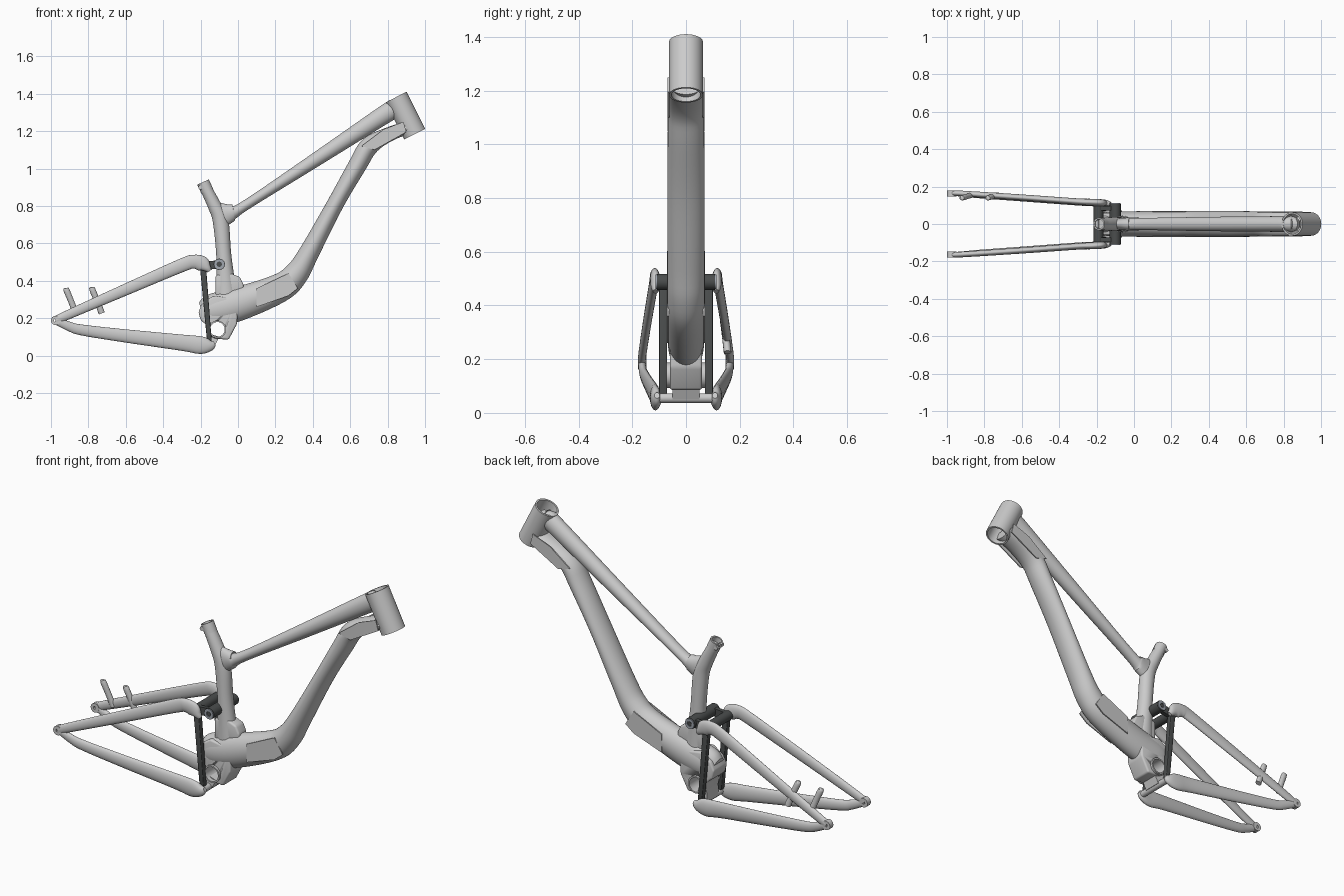
import bpy, bmesh, math
from mathutils import Vector

if "Cube" in bpy.data.objects:
    bpy.data.objects.remove(bpy.data.objects["Cube"])

dark = bpy.data.materials.new("dark_grey")
dark.diffuse_color = (0.07, 0.075, 0.075, 1)
dark.use_nodes = True
dark.node_tree.nodes["Principled BSDF"].inputs["Base Color"].default_value = dark.diffuse_color
steel = bpy.data.materials.new("bolt_grey")
steel.diffuse_color = (0.35, 0.38, 0.43, 1)
steel.use_nodes = True
steel.node_tree.nodes["Principled BSDF"].inputs["Base Color"].default_value = steel.diffuse_color


def finish(name, bm, mat=None, smooth=True):
    bmesh.ops.recalc_face_normals(bm, faces=bm.faces[:])
    me = bpy.data.meshes.new(name)
    bm.to_mesh(me)
    bm.free()
    ob = bpy.data.objects.new(name, me)
    bpy.context.collection.objects.link(ob)
    if mat:
        me.materials.append(mat)
    bpy.ops.object.select_all(action='DESELECT')
    ob.select_set(True)
    bpy.context.view_layer.objects.active = ob
    if smooth:
        bpy.ops.object.shade_smooth_by_angle(angle=math.radians(35))
    return ob


def spline(pts, steps):
    """Catmull-Rom through points of any dimension."""
    out = []
    P = [pts[0]] + pts + [pts[-1]]
    for i in range(1, len(P) - 2):
        for k in range(steps):
            t = k / steps
            out.append([0.5 * (2 * b + (c - a) * t + (2 * a - 5 * b + 4 * c - d) * t * t
                               + (3 * b - a - 3 * c + d) * t ** 3)
                        for a, b, c, d in zip(P[i - 1], P[i], P[i + 1], P[i + 2])])
    return out + [list(pts[-1])]


def loft(name, pts, steps=5, n=28, side=1, mat=None):
    """Oval tube; each point is x, y, z, radius in the side plane, radius along y."""
    rows = spline(pts, steps)
    bm = bmesh.new()
    rings = []
    for i, (x, y, z, rp, ry) in enumerate(rows):
        a, b = rows[max(i - 1, 0)], rows[min(i + 1, len(rows) - 1)]
        d = Vector((b[0] - a[0], 0, b[2] - a[2])).normalized()
        nrm = Vector((-d.z, 0, d.x))
        rings.append([bm.verts.new(Vector((x, side * y, z)) + nrm * rp * math.cos(t)
                                   + Vector((0, ry * math.sin(t), 0)))
                      for t in [2 * math.pi * j / n for j in range(n)]])
    for r, s in zip(rings, rings[1:]):
        for j in range(n):
            bm.faces.new((r[j], r[(j + 1) % n], s[(j + 1) % n], s[j]))
    bm.faces.new(rings[0])
    bm.faces.new(rings[-1])
    return finish(name, bm, mat)


def tube(name, p0, p1, r, inner=0, n=32, mat=None):
    """Cylinder, or open pipe when an inner radius is given."""
    p0, p1 = Vector(p0), Vector(p1)
    q = (p1 - p0).to_track_quat('Z', 'Y')
    bm = bmesh.new()

    def ring(c, rad):
        return [bm.verts.new(c + q @ Vector((rad * math.cos(2 * math.pi * j / n),
                                             rad * math.sin(2 * math.pi * j / n), 0)))
                for j in range(n)]
    rs = [ring(p0, r), ring(p1, r)]
    if inner:
        rs += [ring(p1, inner), ring(p0, inner)]
        pairs = list(zip(rs, rs[1:] + rs[:1]))
    else:
        pairs = [(rs[0], rs[1])]
        bm.faces.new(rs[0])
        bm.faces.new(rs[1])
    for a, b in pairs:
        for j in range(n):
            bm.faces.new((a[j], a[(j + 1) % n], b[(j + 1) % n], b[j]))
    return finish(name, bm, mat)


def plate(name, outline, y0, y1, mat=None, bevel=0):
    """Side outline (x, z) extruded along y."""
    bm = bmesh.new()
    f = bm.faces.new([bm.verts.new((x, y0, z)) for x, z in outline])
    ext = bmesh.ops.extrude_face_region(bm, geom=[f])
    bmesh.ops.translate(bm, vec=(0, y1 - y0, 0),
                        verts=[v for v in ext['geom'] if isinstance(v, bmesh.types.BMVert)])
    if bevel:
        bmesh.ops.bevel(bm, geom=bm.edges[:], offset=bevel, segments=3, affect='EDGES', profile=0.5)
    return finish(name, bm, mat)


# Head tube
tube("head_tube", (0.845, 0, 1.382), (0.945, 0, 1.184), 0.063, 0.054, 48)

# Top tube, flaring into the seat tube
loft("top_tube", [(0.84, 0, 1.32, .05, .042), (0.79, 0, 1.293, .05, .042), (0.4, 0, 1.037, .037, .038),
                  (0.03, 0, 0.797, .027, .032), (-0.03, 0, 0.765, .045, .034), (-0.09, 0, 0.75, .07, .03)])

# Down tube with two bends
down = loft("down_tube", [(0.9, 0, 1.218, .034, .06), (0.79, 0, 1.175, .04, .066), (0.7, 0, 1.118, .05, .068),
                          (0.64, 0, 1.02, .049, .068), (0.52, 0, 0.81, .045, .069), (0.38, 0, 0.55, .054, .07),
                          (0.31, 0, 0.435, .066, .07), (0.22, 0, 0.36, .077, .07), (0.0, 0, 0.275, .09, .068),
                          (-0.14, 0, 0.24, .088, .064), (-0.19, 0, 0.225, .06, .05)], n=36)

# Bottom bracket housing
body = plate("bottom_bracket_body", [(-0.13, 0.32), (-0.19, 0.28), (-0.212, 0.235), (-0.2, 0.19), (-0.165, 0.16),
                                     (-0.16, 0.11), (-0.12, 0.09), (-0.05, 0.085), (-0.005, 0.17), (0, 0.3)],
             -0.06, 0.06, bevel=0.01)

# Open the crank hole through both
cutter = tube("hole_cutter", (-0.11, -0.2, 0.14), (-0.11, 0.2, 0.14), 0.042)
cutter.hide_render = True
for ob in (down, body):
    m = ob.modifiers.new("hole", 'BOOLEAN')
    m.operation, m.object = 'DIFFERENCE', cutter
    bpy.context.view_layer.objects.active = ob
    bpy.ops.object.modifier_apply(modifier=m.name)
bpy.data.objects.remove(cutter)
tube("bottom_bracket_shell", (-0.11, -0.073, 0.14), (-0.11, 0.073, 0.14), 0.047, 0.039)

# Seat tube, collar and gusset
loft("seat_tube", [(-0.175, 0, 0.9, .031, .033), (-0.125, 0, 0.8, .036, .036), (-0.093, 0, 0.72, .042, .038),
                   (-0.077, 0, 0.55, .04, .04), (-0.068, 0, 0.42, .048, .042), (-0.06, 0, 0.3, .06, .045)])
tube("seat_collar", (-0.165, 0, 0.88), (-0.187, 0, 0.928), 0.034, 0.026, 12)
tube("collar_bolt", (-0.2, -0.03, 0.9), (-0.2, 0.03, 0.9), 0.012, n=12)
plate("seat_tube_gusset", [(-0.12, 0.43), (-0.04, 0.44), (0.01, 0.42), (0.03, 0.38), (0.03, 0.33), (-0.12, 0.31)],
      -0.035, 0.035, bevel=0.01)

# Shock-link axles and the lower pivot
tube("front_pivot_axle", (-0.1, -0.108, 0.488), (-0.1, 0.108, 0.488), 0.03, mat=dark)
tube("rear_pivot_axle", (-0.19, -0.1, 0.48), (-0.19, 0.1, 0.48), 0.026, mat=dark)
tube("lower_pivot_axle", (-0.145, -0.115, 0.055), (-0.145, 0.115, 0.055), 0.018)
plate("lower_pivot_mount", [(-0.165, 0.05), (-0.125, 0.05), (-0.1, 0.1), (-0.16, 0.12)], -0.05, 0.05)

for s, tag in ((-1, "right"), (1, "left")):
    # Flat reinforcing plates on the down tube bends
    plate("head_plate_" + tag, [(0.66, 1.12), (0.73, 1.1), (0.9, 1.195), (0.885, 1.25), (0.78, 1.21)],
          s * 0.062, s * 0.068)
    plate("bend_plate_" + tag, [(0.1, 0.36), (0.27, 0.44), (0.32, 0.36), (0.27, 0.32), (0.1, 0.26)],
          s * 0.064, s * 0.07)
    # Pivot bolts
    tube("pivot_ring_" + tag, (-0.1, s * 0.106, 0.488), (-0.1, s * 0.113, 0.488), 0.027, 0.014, mat=steel)
    tube("pivot_bolt_" + tag, (-0.1, s * 0.106, 0.488), (-0.1, s * 0.11, 0.488), 0.011, n=6, mat=dark)
    # Rocker and upright link
    plate("rocker_" + tag, [(-0.2, 0.5), (-0.1, 0.51), (-0.1, 0.466), (-0.2, 0.455)], s * 0.072, s * 0.095, dark)
    plate("upright_link_" + tag, [(-0.205, 0.49), (-0.172, 0.49), (-0.14, 0.07), (-0.165, 0.07)],
          s * 0.07, s * 0.1, dark, 0.004)
    # Seat stay
    loft("seat_stay_" + tag, [(-0.152, .113, 0.452, .012, .01), (-0.165, .113, 0.468, .022, .017),
                              (-0.19, .114, 0.49, .04, .019), (-0.235, .117, 0.502, .037, .018),
                              (-0.3, .12, 0.483, .036, .017), (-0.6, .142, 0.353, .031, .016),
                              (-0.9, .162, 0.222, .025, .015), (-0.975, .165, 0.188, .022, .014)], side=s)
    # Chain stay
    loft("chain_stay_" + tag, [(-0.125, .108, 0.065, .012, .01), (-0.15, .11, 0.055, .032, .019),
                               (-0.2, .114, 0.056, .047, .02), (-0.3, .118, 0.069, .043, .019),
                               (-0.6, .138, 0.105, .035, .017), (-0.83, .154, 0.136, .029, .016),
                               (-0.9, .16, 0.155, .025, .015), (-0.975, .165, 0.188, .02, .014)], side=s)
    # Rear dropout
    tube("dropout_" + tag, (-0.975, s * 0.148, 0.188), (-0.975, s * 0.178, 0.188), 0.025, 0.009, 24)

# Brake mounts on one seat stay
for i, (x, z) in enumerate(((-0.918, 0.352), (-0.78, 0.356))):
    loft("brake_mount_%d" % i, [(x + .052, .155, z - .13, .017, .014), (x + .025, .147, z - .06, .016, .014),
                                (x, .14, z, .016, .014), (x - .003, .14, z + .01, .008, .007)], steps=3, n=16)
